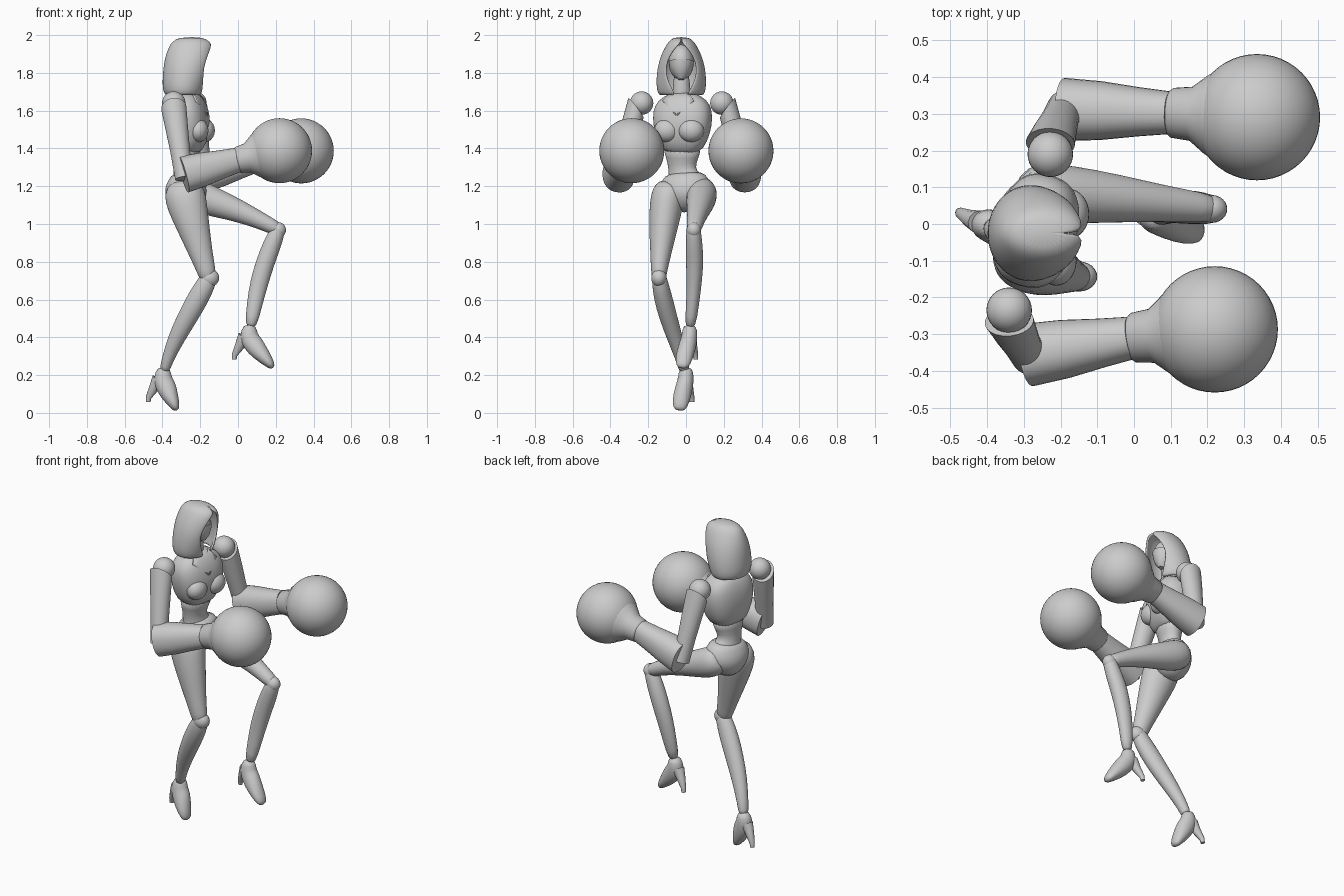
import bpy, bmesh, math
from mathutils import Vector

cube = bpy.data.objects.get("Cube")
if cube:
    bpy.data.objects.remove(cube, do_unlink=True)

grey = bpy.data.materials.new("plain_grey")
grey.use_nodes = True
grey.diffuse_color = (0.6, 0.6, 0.6, 1)
grey.node_tree.nodes["Principled BSDF"].inputs["Base Color"].default_value = (0.6, 0.6, 0.6, 1)

TURN = Vector((0.26, 0.965, 0))      # the torso's own left
AHEAD = Vector((0.965, -0.26, 0))    # the torso's own front


def finish(name, bm, subdiv=0, angle=40, fix=True):
    if fix:
        bmesh.ops.recalc_face_normals(bm, faces=bm.faces)
    mesh = bpy.data.meshes.new(name)
    bm.to_mesh(mesh)
    bm.free()
    ob = bpy.data.objects.new(name, mesh)
    bpy.context.collection.objects.link(ob)
    mesh.materials.append(grey)
    bpy.ops.object.select_all(action='DESELECT')
    ob.select_set(True)
    bpy.context.view_layer.objects.active = ob
    if subdiv:
        ob.modifiers.new("round", 'SUBSURF').levels = subdiv
        ob.modifiers["round"].render_levels = subdiv
        bpy.ops.object.shade_smooth()
    else:
        bpy.ops.object.shade_smooth_by_angle(angle=math.radians(angle))
    return ob


def loft(name, rings, side=(0, 1, 0), n=20, p=1.0, subdiv=1, slant=0):
    """Skin rings of (x, y, z, depth radius, side radius); slant tilts the first ring."""
    bm = bmesh.new()
    mids = [Vector(r[:3]) for r in rings]
    loops = []
    for i, r in enumerate(rings):
        t = (mids[min(i + 1, len(mids) - 1)] - mids[max(i - 1, 0)]).normalized()
        u = Vector(side)
        u = (u - t * u.dot(t)).normalized()
        v = u.cross(t)
        loop = []
        for k in range(n):
            a = math.tau * k / n
            c, s = (math.copysign(abs(f(a)) ** p, f(a)) for f in (math.cos, math.sin))
            co = mids[i] + v * c * r[3] + u * s * r[4]
            if i == 0:
                co += t * slant * s
            loop.append(bm.verts.new(co))
        loops.append(loop)
    for a, b in zip(loops, loops[1:]):
        for k in range(n):
            j = (k + 1) % n
            bm.faces.new((a[k], a[j], b[j], b[k]))
    bm.faces.new(loops[0])
    bm.faces.new(loops[-1])
    return finish(name, bm, subdiv)


def ball(name, loc, radii, seg=32):
    bm = bmesh.new()
    bmesh.ops.create_uvsphere(bm, u_segments=seg, v_segments=seg // 2, radius=1)
    bmesh.ops.scale(bm, vec=radii, verts=bm.verts)
    bmesh.ops.translate(bm, vec=loc, verts=bm.verts)
    return finish(name, bm)


# Hood: arcs left open toward the face; rows are z, back x, front x, half width, half opening
hood_rows = [
    (1.68, -.385, -.19, .118, .03), (1.71, -.40, -.175, .132, .05), (1.77, -.40, -.155, .133, .08),
    (1.83, -.395, -.14, .126, .088), (1.89, -.385, -.13, .11, .068), (1.94, -.365, -.13, .085, .03),
    (1.965, -.35, -.14, .068, .004), (1.99, -.31, -.19, .04, .001)]
bm = bmesh.new()
STEPS = 24
rows = []
for z, back, front, wide, gap in hood_rows:
    a0 = math.asin(gap / wide)
    angles = [a0 + (math.tau - 2 * a0) * k / STEPS for k in range(STEPS + 1)]
    rows.append([bm.verts.new(((back + front) / 2 + (front - back) / 2 * math.cos(a),
                               -.025 + wide * math.sin(a), z)) for a in angles])
for a, b in zip(rows, rows[1:]):
    for k in range(STEPS):
        bm.faces.new((a[k], a[k + 1], b[k + 1], b[k]))
bm.faces.new(rows[-1])
hood = finish("hood", bm, 1, fix=False)
shell = hood.modifiers.new("thickness", 'SOLIDIFY')
shell.thickness = 0.014
hood.modifiers.move(1, 0)

# Head with a lower face mask
ball("head", (-.265, -.025, 1.855), (.085, .066, .095))
loft("face_mask", [(-.225, -.025, 1.765, .02, .015), (-.23, -.025, 1.79, .045, .042),
                   (-.24, -.025, 1.83, .065, .06), (-.245, -.025, 1.862, .07, .067)], subdiv=0, n=28)
loft("neck", [(-.28, -.022, 1.63, .055, .06), (-.275, -.023, 1.71, .042, .045),
              (-.265, -.025, 1.82, .04, .042)])

# Torso
loft("chest", [(-.28, -.02, 1.365, .07, .09), (-.27, -.02, 1.44, .1, .135), (-.265, -.018, 1.52, .115, .157),
               (-.27, -.018, 1.60, .108, .16), (-.275, -.02, 1.655, .088, .135),
               (-.275, -.02, 1.70, .055, .06)], TURN, n=24, p=.8)
for side, s in (("left", 1), ("right", -1)):
    at = Vector((-.262, -.018, 1.495)) + AHEAD * .07 + TURN * .066 * s
    ball(side + "_breast", at, (.055, .068, .062))
    # Collar flaps
    lap = Vector((-.275, -.02, 0))
    bm = bmesh.new()
    pts = [(.05, .05, 1.70), (.085, .085, 1.655), (.118, .004, 1.575), (.09, .004, 1.63)]
    bm.faces.new([bm.verts.new(lap + AHEAD * f + TURN * w * s + Vector((0, 0, z))) for f, w, z in pts])
    flap = finish(side + "_collar_flap", bm)
    flap.modifiers.new("thickness", 'SOLIDIFY').thickness = .012
loft("waist", [(-.27, -.02, 1.42, .085, .12), (-.278, -.02, 1.35, .062, .085), (-.283, -.022, 1.29, .054, .072),
               (-.28, -.01, 1.25, .064, .085), (-.275, 0, 1.2, .08, .12)], TURN)
loft("hips", [(-.275, -.005, 1.275, .07, .095), (-.272, -.003, 1.24, .09, .125), (-.275, -.002, 1.18, .115, .15),
              (-.282, -.005, 1.12, .1, .11), (-.28, -.01, 1.06, .05, .04)], TURN, n=24)

# Legs
loft("right_thigh", [(-.285, -.08, 1.23, .07, .06), (-.285, -.09, 1.17, .112, .092), (-.27, -.105, 1.1, .108, .09),
                     (-.235, -.12, .98, .087, .077), (-.198, -.133, .85, .064, .057),
                     (-.167, -.143, .75, .049, .043), (-.155, -.143, .7, .044, .038)])
loft("right_calf", [(-.148, -.143, .74, .035, .035), (-.16, -.14, .7, .05, .042), (-.21, -.122, .61, .058, .05),
                    (-.265, -.095, .51, .054, .048), (-.325, -.06, .4, .046, .042),
                    (-.375, -.02, .28, .031, .032), (-.392, -.005, .21, .027, .03)])
loft("left_thigh", [(-.31, .085, 1.2, .06, .06), (-.25, .085, 1.165, .092, .083), (-.17, .08, 1.13, .084, .08),
                    (-.05, .07, 1.09, .068, .067), (.08, .056, 1.037, .05, .05),
                    (.18, .045, .987, .04, .042), (.225, .04, .965, .034, .034)])
loft("left_calf", [(.225, .04, 1.0, .026, .03), (.208, .04, .96, .042, .04), (.18, .043, .89, .049, .045),
                   (.145, .047, .8, .05, .047), (.112, .043, .69, .049, .041),
                   (.088, .036, .58, .042, .034), (.065, .02, .44, .031, .03)])
ball("right_knee", (-.15, -.143, .715), (.05, .041, .048), 24)
ball("left_knee", (.212, .041, .968), (.042, .038, .042), 24)

# High heeled shoes
for side, (x, y, z), fwd in (("right", (-.39, 0, .23), (.06, -.035)), ("left", (.065, .02, .455), (.11, -.04))):
    dx, dy = fwd
    loft(side + "_shoe", [(x, y, z + .015, .034, .036), (x - .012, y, z - .045, .05, .042),
                          (x + dx * .1, y + dy * .2, z - .085, .056, .046),
                          (x + dx * .5, y + dy * .6, z - .14, .045, .048),
                          (x + dx * .9, y + dy * .9, z - .188, .029, .042),
                          (x + dx * 1.1, y + dy, z - .218, .014, .025)])
    loft(side + "_heel", [(x - .03, y + .005, z - .05, .036, .032), (x - .056, y + .015, z - .1, .026, .024),
                          (x - .083, y + .03, z - .148, .015, .015), (x - .085, y + .032, z - .172, .012, .012)],
         n=12, subdiv=0)

# Arms: shoulder, elbow, wrist and hand centres
arms = (("left", 1, (-.228, .19, 1.64), (-.19, .312, 1.262), (.1, .303, 1.342), (.335, .291, 1.387)),
        ("right", -1, (-.34, -.235, 1.64), (-.288, -.357, 1.262), (-.005, -.31, 1.338), (.22, -.287, 1.388)))
for side, s, shoulder, elbow, wrist, hand in arms:
    sh, el, wr, ha = (Vector(v) for v in (shoulder, elbow, wrist, hand))
    ball(side + "_shoulder", sh, (.062,) * 3)
    top = sh + Vector((0, .03 * s, -.025))
    rows = [(top, .067, .052), (top.lerp(el, .3), .06, .054),
            (top.lerp(el, .65), .052, .05), (top.lerp(el, 1.06), .048, .048)]
    loft(side + "_upper_arm", [(*c, a, b) for c, a, b in rows], n=28, subdiv=0, slant=-.04 * s)
    # Flared forearm and cuff
    rows = [(el, .098, .086), (el.lerp(wr, .35), .09, .08), (el.lerp(wr, .7), .076, .067), (wr, .066, .058)]
    loft(side + "_forearm", [(*c, a, b) for c, a, b in rows], n=32, subdiv=0, p=.9)
    rows = [(wr.lerp(ha, -.02), .06, .06), (wr.lerp(ha, .02), .07, .068), (wr.lerp(ha, .24), .078, .074),
            (wr.lerp(ha, .42), .112, .108), (wr.lerp(ha, .5), .12, .12)]
    loft(side + "_cuff", [(*c, a, b) for c, a, b in rows], n=32, subdiv=0)
    ball(side + "_round_hand", ha, (.172,) * 3, 48)
